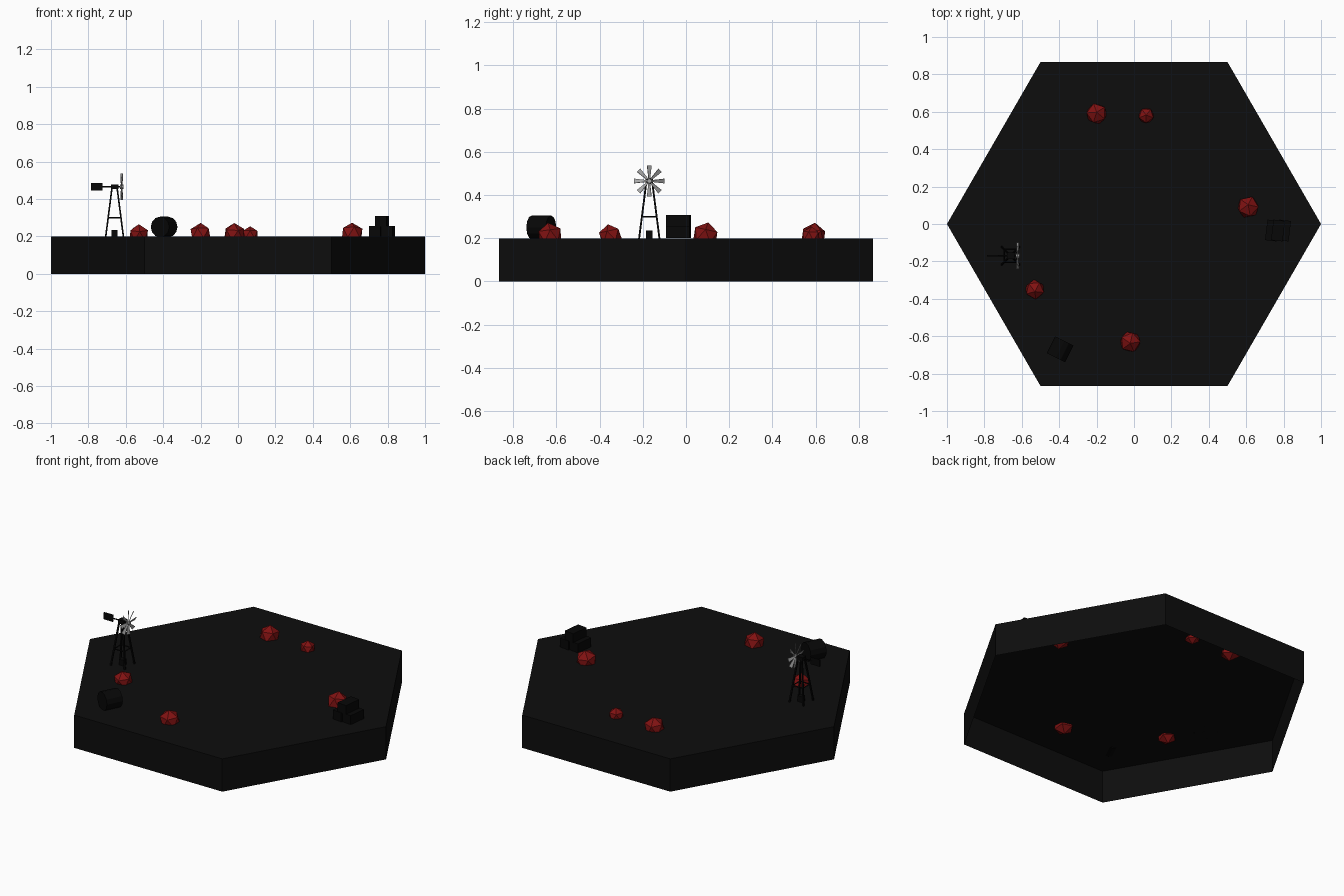
import bpy, bmesh, math, random
from mathutils import Vector, Matrix

cube = bpy.data.objects.get("Cube")
if cube:
    bpy.data.objects.remove(cube, do_unlink=True)

random.seed(4)
TOP = 0.2


def material(name, r, g, b):
    m = bpy.data.materials.new(name)
    m.use_nodes = True
    m.diffuse_color = (r, g, b, 1)
    m.node_tree.nodes["Principled BSDF"].inputs["Base Color"].default_value = (r, g, b, 1)
    return m


black = material("near black", 0.004, 0.004, 0.004)
soot = material("soot black", 0.002, 0.002, 0.002)
red = material("dark red", 0.22, 0.006, 0.006)
grey = material("metal grey", 0.4, 0.4, 0.4)


def finish(bm, name, mat):
    mesh = bpy.data.meshes.new(name)
    bm.to_mesh(mesh)
    bm.free()
    mesh.materials.append(mat)
    obj = bpy.data.objects.new(name, mesh)
    bpy.context.collection.objects.link(obj)
    return obj


def box(name, size, centre, mat, yaw=0):
    bm = bmesh.new()
    bmesh.ops.create_cube(bm, size=1, matrix=Matrix.Translation(centre)
                          @ Matrix.Rotation(yaw, 4, 'Z') @ Matrix.Diagonal((*size, 1)))
    return finish(bm, name, mat)


def rod(name, a, b, radius, mat, sides=6):
    a, b = Vector(a), Vector(b)
    turn = (b - a).to_track_quat('Z', 'Y').to_matrix().to_4x4()
    bm = bmesh.new()
    bmesh.ops.create_cone(bm, cap_ends=True, segments=sides, radius1=radius, radius2=radius,
                          depth=(b - a).length, matrix=Matrix.Translation((a + b) / 2) @ turn)
    return finish(bm, name, mat)


# Hexagonal ground tile, an open shell underneath
bm = bmesh.new()
bmesh.ops.create_cone(bm, cap_ends=True, segments=6, radius1=1, radius2=1, depth=TOP,
                      matrix=Matrix.Translation((0, 0, TOP / 2)) @ Matrix.Rotation(math.pi / 2, 4, 'Z'))
if min(abs(abs(v.co.x) - 1) for v in bm.verts) > 0.01:
    bmesh.ops.rotate(bm, verts=bm.verts, matrix=Matrix.Rotation(math.pi / 6, 3, 'Z'))
bottom = [f for f in bm.faces if f.normal.z < -0.9]
bmesh.ops.delete(bm, geom=bottom, context='FACES_ONLY')
finish(bm, "ground_tile", black)

# Faceted rocks sunk into the ground: x, y, radius
rocks = [(-0.2, 0.59, 0.06), (0.065, 0.58, 0.045), (0.61, 0.09, 0.062),
         (-0.53, -0.35, 0.055), (-0.02, -0.63, 0.06)]
for i, (x, y, r) in enumerate(rocks):
    bm = bmesh.new()
    tilt = Matrix.Rotation(random.uniform(-0.25, 0.25), 4, 'X')
    spin = Matrix.Rotation(random.uniform(0, 6), 4, 'Z')
    bmesh.ops.create_icosphere(bm, subdivisions=1, radius=r,
                               matrix=Matrix.Translation((x, y, TOP + 0.2 * r)) @ tilt @ spin)
    finish(bm, f"rock_{i + 1}", red)

# Round bale on its side
mid, along = Vector((-0.395, -0.67, TOP + 0.05)), Vector((0.022, 0.045, 0))
rod("round_bale", mid - along, mid + along, 0.055, soot, 12)

# Stack of three square bales
for name, dx, z in (("left", 0.032, 0.228), ("right", -0.032, 0.228), ("top", 0, 0.281)):
    box(f"{name}_bale", (0.062, 0.11, 0.055), (0.77 + dx, -0.035, z), soot, -0.12)

# Windmill tower: splayed legs with cross braces
cx, cy, axle = -0.66, -0.17, 0.465
for sx in (-1, 1):
    for sy in (-1, 1):
        rod("tower_leg", (cx + sx * 0.047, cy + sy * 0.047, TOP),
            (cx + sx * 0.014, cy + sy * 0.014, axle - 0.008), 0.006, soot, 4)
for s in (-1, 1):
    w = 0.034
    rod("tower_brace", (cx - w, cy + s * w, 0.3), (cx + w, cy + s * w, 0.3), 0.004, soot, 4)
    rod("tower_brace", (cx + s * w, cy - w, 0.3), (cx + s * w, cy + w, 0.3), 0.004, soot, 4)
box("tower_head", (0.04, 0.036, 0.022), (cx, cy, axle), soot)
box("pump", (0.03, 0.03, 0.035), (cx, cy, TOP + 0.0175), soot)

# Axle, tail vane and hub
rod("axle", (-0.735, cy, axle), (-0.615, cy, axle), 0.004, soot)
box("tail_vane", (0.062, 0.006, 0.042), (-0.755, cy, axle), soot)
rod("rotor_hub", (-0.63, cy, axle), (-0.612, cy, axle), 0.011, grey, 8)

# Eight pitched blades that widen outwards
bm = bmesh.new()
for k in range(8):
    pitch = Matrix.Rotation(0.5, 4, 'Z')
    place = Matrix.Translation((-0.622, cy, axle)) @ Matrix.Rotation(k * math.pi / 4, 4, 'X') @ pitch
    blade = bmesh.ops.create_cube(bm, size=1, matrix=Matrix.Translation((0, 0, 0.041))
                                  @ Matrix.Diagonal((0.003, 0.024, 0.06, 1)))["verts"]
    for v in blade:
        if v.co.z < 0.04:
            v.co.y *= 0.35
    bmesh.ops.transform(bm, matrix=place, verts=blade)
finish(bm, "rotor_blades", grey)
